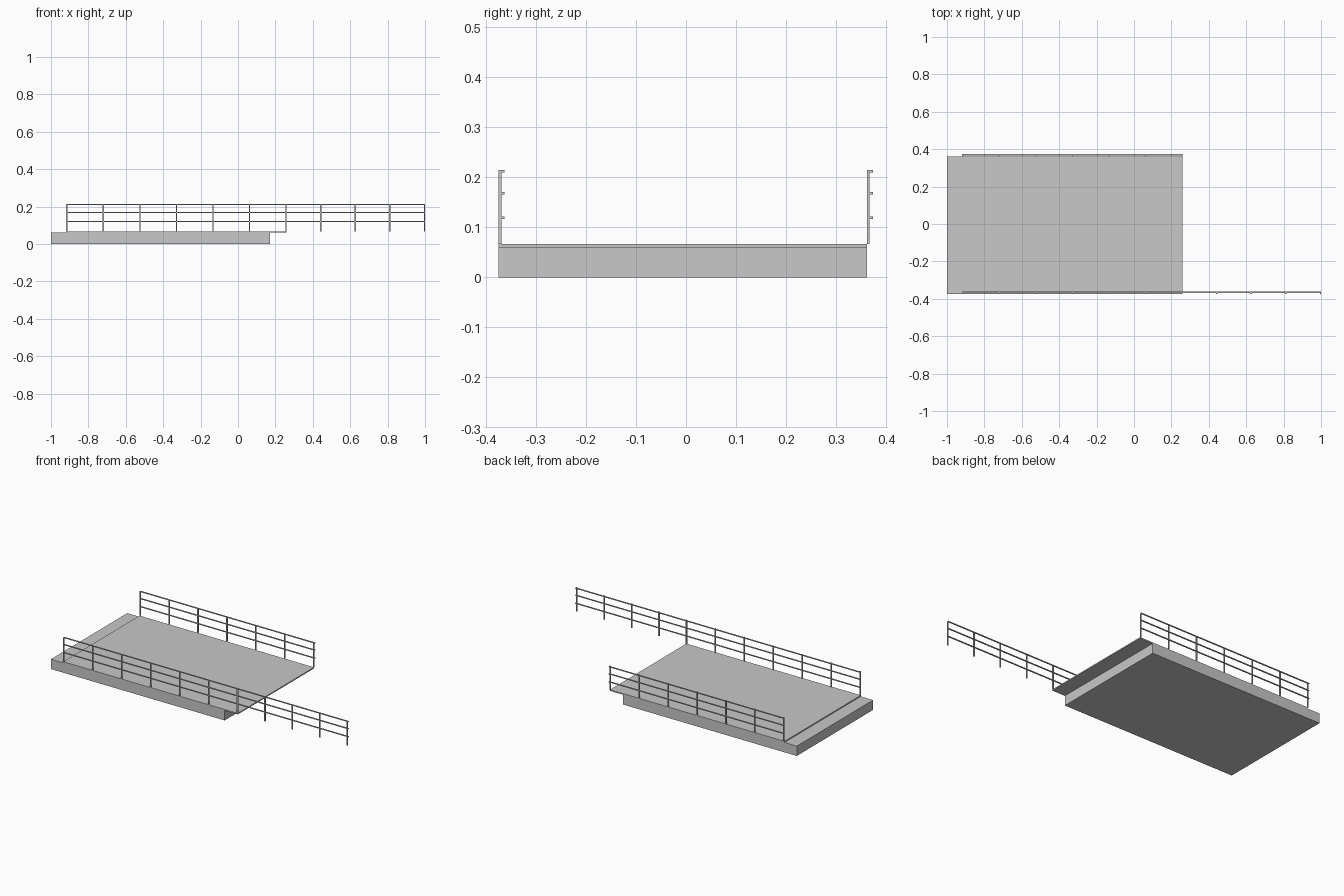
import bpy
import bmesh

if "Cube" in bpy.data.objects:
    bpy.data.objects.remove(bpy.data.objects["Cube"])

grey = bpy.data.materials.new("concrete_grey")
grey.diffuse_color = (0.58, 0.58, 0.58, 1.0)
grey.use_nodes = True
grey.node_tree.nodes["Principled BSDF"].inputs["Base Color"].default_value = grey.diffuse_color


def add_box(bm, x, y, z):
    """Add a box given (min, max) ranges on each axis."""
    verts = bmesh.ops.create_cube(bm, size=1.0)["verts"]
    for v in verts:
        for i, (lo, hi) in enumerate((x, y, z)):
            v.co[i] = hi if v.co[i] > 0 else lo


def make_object(name, boxes):
    bm = bmesh.new()
    for box in boxes:
        add_box(bm, *box)
    mesh = bpy.data.meshes.new(name)
    bm.to_mesh(mesh)
    bm.free()
    mesh.materials.append(grey)
    obj = bpy.data.objects.new(name, mesh)
    bpy.context.collection.objects.link(obj)
    return obj


# Platform: thick base with a thin deck shifted towards +x
DECK_TOP = 0.067
WIDTH = (-0.374, 0.361)
make_object("platform_base", [((-1.0, 0.172), WIDTH, (0.0, 0.06))])
make_object("deck_slab", [((-0.917, 0.26), WIDTH, (0.06, DECK_TOP))])

# Railings: thin posts with three rails fixed to their +y side
POST = 0.007
RAIL_TOP = 0.214
RAILS = [(0.209, RAIL_TOP), (0.1655, 0.1705), (0.1165, 0.1215)]


def railing(name, posts, y):
    half = POST / 2
    ends = (posts[0] - half, posts[-1] + half)
    make_object(name + "_posts", [
        ((x - half, x + half), (y, y + 0.0055), (DECK_TOP, RAIL_TOP)) for x in posts])
    make_object(name + "_rails", [
        (ends, (y + 0.0055, y + 0.012), z) for z in RAILS])


deck_posts = [-0.915 + 0.1953 * i for i in range(7)]
overhang_posts = [deck_posts[-1] + 0.1851 * i for i in range(1, 5)]
railing("front_railing", deck_posts + overhang_posts, -0.374)
railing("back_railing", deck_posts, 0.361)
